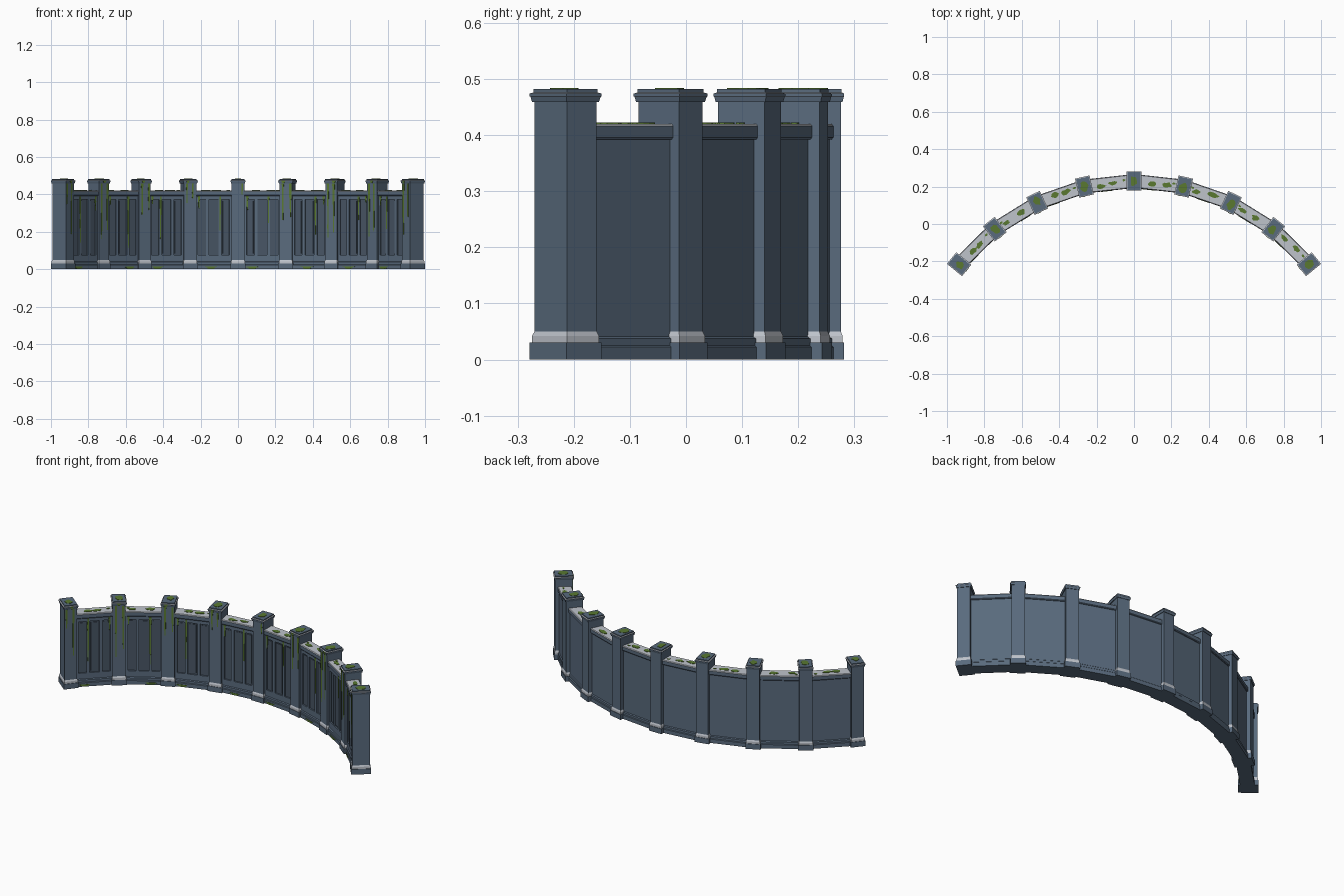
import bpy, bmesh, math, random
from mathutils import Matrix, Vector

random.seed(7)
cube = bpy.data.objects.get("Cube")
if cube:
    bpy.data.objects.remove(cube, do_unlink=True)

# Arc layout: nine posts, eight straight bays
RADIUS, CENTRE_Y = 1.205, -0.975
STEP = math.radians(12.72)
BAY = 2 * RADIUS * math.sin(STEP / 2)


def material(name, colour):
    mat = bpy.data.materials.new(name)
    mat.use_nodes = True
    mat.diffuse_color = (*colour, 1)
    mat.node_tree.nodes["Principled BSDF"].inputs["Base Color"].default_value = (*colour, 1)
    return mat


MATS = [material("slate", (0.10, 0.145, 0.205)),
        material("pale_stone", (0.52, 0.55, 0.60)),
        material("dark_panel", (0.065, 0.092, 0.13)),
        material("moss", (0.10, 0.19, 0.03))]
SLATE, PALE, DARK, MOSS = range(4)


def frame(angle, radius):
    return (Matrix.Translation((radius * math.sin(angle), CENTRE_Y + radius * math.cos(angle), 0))
            @ Matrix.Rotation(-angle, 4, 'Z'))


def finish(bm, name, matrix):
    bmesh.ops.recalc_face_normals(bm, faces=bm.faces)
    mesh = bpy.data.meshes.new(name)
    bm.to_mesh(mesh)
    bm.free()
    for mat in MATS:
        mesh.materials.append(mat)
    obj = bpy.data.objects.new(name, mesh)
    obj.matrix_world = matrix
    bpy.context.collection.objects.link(obj)
    return obj


def stack(bm, rings, mats):
    """Rectangular rings (half x, half y, z) joined into a closed stepped solid."""
    loops = [[bm.verts.new((sx * hx, sy * hy, z))
              for sx, sy in ((-1, -1), (1, -1), (1, 1), (-1, 1))] for hx, hy, z in rings]
    for low, high, mat in zip(loops, loops[1:], mats):
        for i in range(4):
            j = (i + 1) % 4
            bm.faces.new((low[i], low[j], high[j], high[i])).material_index = mat
    bm.faces.new(loops[0][::-1]).material_index = mats[0]
    bm.faces.new(loops[-1]).material_index = mats[-1]


def box(bm, x, y, z, mat=SLATE):
    """Box from three (low, high) ranges."""
    size = [b - a for a, b in (x, y, z)]
    mid = [(a + b) / 2 for a, b in (x, y, z)]
    made = bmesh.ops.create_cube(bm, size=1, matrix=Matrix.Translation(mid) @ Matrix.Diagonal((*size, 1)))
    for face in {f for v in made["verts"] for f in v.link_faces}:
        face.material_index = mat


def plate(bm, outline, normal):
    """Thin moss plate extruded from an outline of 3D points."""
    face = bm.faces.new([bm.verts.new(p) for p in outline])
    face.material_index = MOSS
    made = bmesh.ops.extrude_face_region(bm, geom=[face])
    for item in made["geom"]:
        if isinstance(item, bmesh.types.BMVert):
            item.co += Vector(normal) * 0.003
        elif isinstance(item, bmesh.types.BMFace):
            item.material_index = MOSS
    for f in bm.faces:
        f.material_index = MOSS


def patch(bm, x, y, z, rx, ry):
    points = []
    for i in range(11):
        a = math.tau * i / 11
        r = random.uniform(0.65, 1.1)
        points.append((x + rx * r * math.cos(a), y + ry * r * math.sin(a), z - 0.001))
    plate(bm, points, (0, 0, 1))


def drip(bm, x, y, top, length, width):
    left, right = [], []
    for i in range(6):
        z = top - length * i / 5
        w = width * (1 - 0.12 * i) * random.uniform(0.35, 0.6)
        left.append((x - w, y + 0.001, z))
        right.append((x + w, y + 0.001, z))
    plate(bm, left + right[::-1], (0, -1, 0))


def build_post(index):
    matrix = frame((index - 4) * STEP, RADIUS)
    bm = bmesh.new()
    # Profile as (inset from the widest outline, height)
    profile = [(0, 0), (0, 0.03), (0.003, 0.03), (0.003, 0.042), (0.006, 0.05), (0.006, 0.459),
               (0.003, 0.459), (0.001, 0.468), (0, 0.469), (0, 0.474), (0.005, 0.476),
               (0.005, 0.482)]
    bands = [SLATE, SLATE, PALE, PALE, SLATE, SLATE, SLATE, PALE, SLATE, PALE, SLATE]
    stack(bm, [(0.040 - d, 0.052 - d, z) for d, z in profile], bands)
    finish(bm, f"post_{index + 1}", matrix)

    # Moss on the cap and running down the front of the shaft
    bm = bmesh.new()
    patch(bm, random.uniform(-0.006, 0.006), random.uniform(-0.01, 0.01), 0.482, 0.023, 0.03)
    if index != 4:
        for side in (-1, 1):
            drip(bm, side * random.uniform(0.013, 0.026), -0.046, 0.457,
                 random.uniform(0.08, 0.3), 0.013)
        drip(bm, random.uniform(-0.02, 0.02), -0.052, 0.474, 0.014, 0.022)
    else:
        drip(bm, 0.022, -0.046, 0.457, 0.06, 0.01)
    finish(bm, f"post_moss_{index + 1}", matrix)


def build_bay(index):
    matrix = frame((index - 3.5) * STEP, RADIUS * math.cos(STEP / 2))
    half = BAY / 2
    front = -0.029

    # Wall core with a smooth back
    bm = bmesh.new()
    box(bm, (-half, half), (-0.021, 0.029), (0.02, 0.40))
    for face in bm.faces:
        if face.calc_center_median().y < -0.02:
            face.material_index = DARK
    finish(bm, f"wall_{index + 1}", matrix)

    # Rails and stiles framing three recessed panels
    bm = bmesh.new()
    depth = (front, -0.018)
    box(bm, (-half, half), depth, (0.03, 0.075))
    box(bm, (-half, half), depth, (0.372, 0.40))
    for side in (-1, 1):
        box(bm, sorted((side * half, side * 0.084)), depth, (0.07, 0.375))
        box(bm, (side * 0.034 - 0.008, side * 0.034 + 0.008), depth, (0.07, 0.375))
    for x in (-0.063, 0, 0.063):
        wide = 0.019 if x == 0 else 0.014
        box(bm, (x - wide, x + wide), (-0.024, -0.018), (0.083, 0.364), DARK)
    finish(bm, f"panel_frame_{index + 1}", matrix)

    # Stepped plinth and pale-topped coping
    bm = bmesh.new()
    stack(bm, [(half, 0.037, 0), (half, 0.037, 0.022), (half, 0.034, 0.025),
               (half, 0.034, 0.037), (half, 0.029, 0.041)], [SLATE] * 4)
    finish(bm, f"plinth_{index + 1}", matrix)
    bm = bmesh.new()
    stack(bm, [(half, 0.033, 0.392), (half, 0.036, 0.396), (half, 0.036, 0.416),
               (half, 0.033, 0.42)], [SLATE, SLATE, PALE])
    finish(bm, f"coping_{index + 1}", matrix)

    # Moss on the coping, the panels and the plinth
    bm = bmesh.new()
    for x in (-0.05, 0.035):
        patch(bm, x + random.uniform(-0.02, 0.02), random.uniform(-0.012, 0.012), 0.42,
              random.uniform(0.022, 0.034), random.uniform(0.011, 0.017))
    patch(bm, random.choice((-0.085, 0.08)), 0.01, 0.42, 0.01, 0.007)
    drip(bm, random.choice((-0.034, 0.034)), front, 0.388, random.uniform(0.12, 0.28), 0.011)
    drip(bm, random.choice((-0.08, 0.08)), front, 0.39, random.uniform(0.03, 0.08), 0.012)
    drip(bm, random.uniform(-0.06, 0.06), -0.037, 0.013, 0.011, 0.07)
    finish(bm, f"wall_moss_{index + 1}", matrix)


for i in range(9):
    build_post(i)
for i in range(8):
    build_bay(i)
